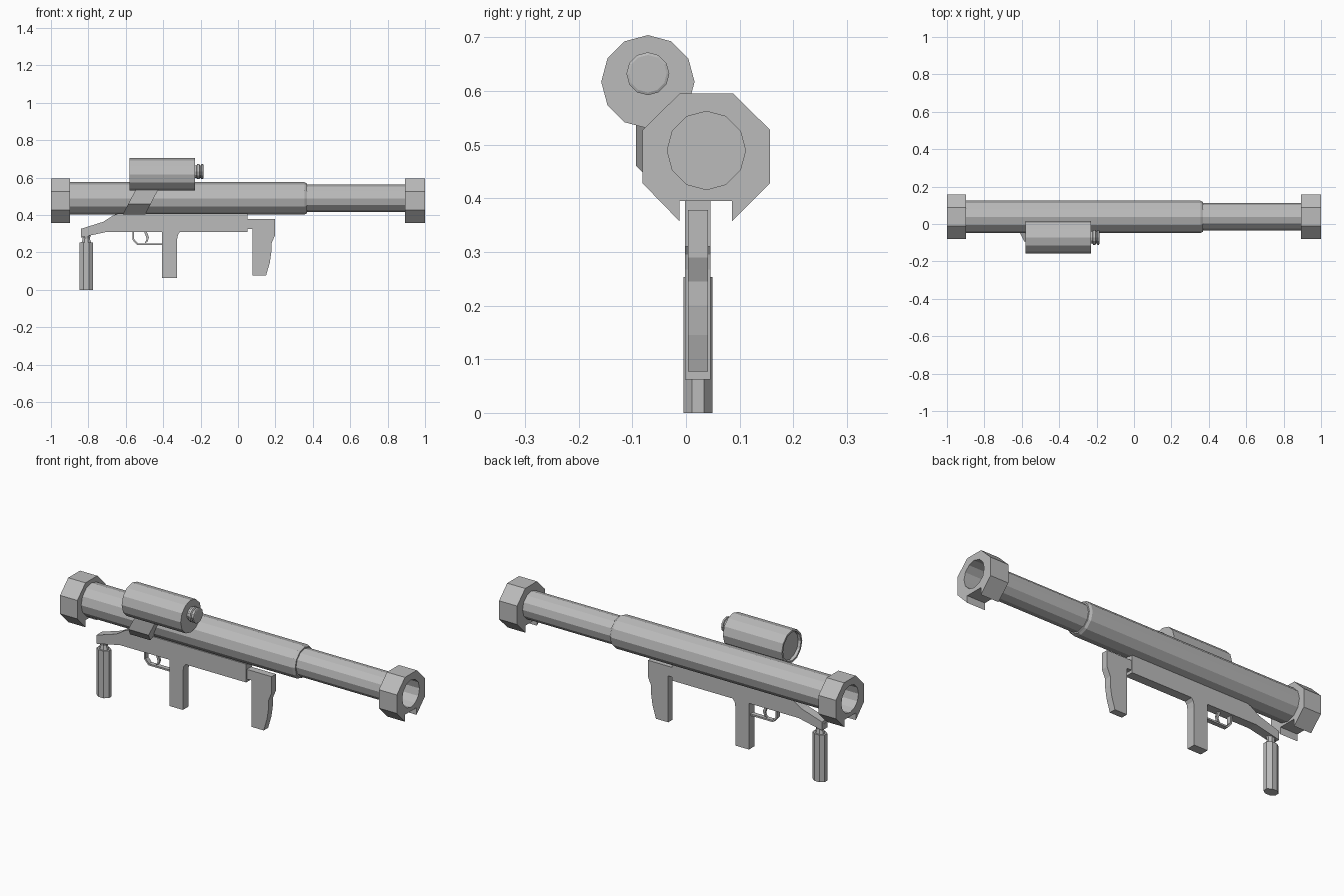
import bpy, bmesh, math
from mathutils import Vector

if "Cube" in bpy.data.objects:
    bpy.data.objects.remove(bpy.data.objects["Cube"])

grey = bpy.data.materials.new("metal grey")
grey.diffuse_color = (0.5, 0.5, 0.5, 1)
grey.use_nodes = True
grey.node_tree.nodes["Principled BSDF"].inputs["Base Color"].default_value = grey.diffuse_color


def finish(name, bm):
    bmesh.ops.recalc_face_normals(bm, faces=bm.faces)
    me = bpy.data.meshes.new(name)
    bm.to_mesh(me)
    bm.free()
    me.materials.append(grey)
    ob = bpy.data.objects.new(name, me)
    bpy.context.collection.objects.link(ob)
    return ob


def loft(name, rings):
    """Join rings of points into a closed solid."""
    bm = bmesh.new()
    loops = [[bm.verts.new(p) for p in ring] for ring in rings]
    n = len(loops[0])
    for a, b in zip(loops, loops[1:]):
        for i in range(n):
            j = (i + 1) % n
            bm.faces.new((a[i], a[j], b[j], b[i]))
    bm.faces.new(loops[0])
    bm.faces.new(loops[-1])
    return finish(name, bm)


def plate(name, pts, y0, y1):
    """Side profile (x, z) with thickness along y."""
    return loft(name, [[(x, y, z) for x, z in pts] for y in (y0, y1)])


def lathe(name, steps, cy, cz, n=12):
    """Turned part along x from (x, radius) steps."""
    ang = [2 * math.pi * i / n for i in range(n)]
    return loft(name, [[(x, cy + r * math.cos(a), cz + r * math.sin(a)) for a in ang]
                       for x, r in steps])


# Barrel
CY, CZ = 0.038, 0.489
lathe("rear_barrel", [(-0.91, 0.087), (0.355, 0.087), (0.369, 0.08)], CY, CZ)
lathe("front_barrel", [(0.36, 0.073), (0.9, 0.073)], CY, CZ)

# Notched octagonal end collars, bored down to the barrel ends
section = [(-0.012, 0.595), (0.088, 0.595), (0.157, 0.527), (0.157, 0.428),
           (0.086, 0.357), (0.086, 0.395), (-0.012, 0.395), (-0.012, 0.357),
           (-0.081, 0.428), (-0.081, 0.527)]
for side, x0, x1, c0, c1 in (("rear", -1.0, -0.897, -1.1, -0.91),
                             ("front", 0.893, 1.0, 0.9, 1.1)):
    collar = loft(side + "_collar", [[(x, y, z) for y, z in section] for x in (x0, x1)])
    cutter = lathe(side + "_bore_cutter", [(c0, 0.073), (c1, 0.073)], CY, CZ)
    cutter.hide_render = True
    cutter.hide_set(True)
    mod = collar.modifiers.new("bore", "BOOLEAN")
    mod.operation, mod.object, mod.solver = "DIFFERENCE", cutter, "EXACT"

# Sight with recessed rear lens and ribbed knob
lathe("sight", [(-0.565, 0.074), (-0.58, 0.076), (-0.58, 0.087), (-0.23, 0.087)], -0.071, 0.617)
lathe("sight_knob", [(-0.235, 0.034), (-0.222, 0.034), (-0.218, 0.04), (-0.207, 0.04),
                     (-0.203, 0.034), (-0.198, 0.034), (-0.196, 0.04), (-0.187, 0.04),
                     (-0.185, 0.035)], -0.071, 0.632)

# Slanted sight bracket
bracket = [(-0.093, 0.535), (-0.093, 0.46), (-0.035, 0.403), (0.0, 0.45), (-0.03, 0.56)]
loft("sight_bracket", [[(x + 0.52 * (z - 0.405), y, z) for y, z in bracket]
                       for x in (-0.615, -0.495)])

# Frame with trigger grip
plate("frame", [(-0.84, 0.326), (-0.72, 0.364), (-0.67, 0.396), (-0.64, 0.408), (0.05, 0.408),
                (0.05, 0.31), (-0.31, 0.31), (-0.321, 0.295), (-0.326, 0.267), (-0.326, 0.062),
                (-0.406, 0.062), (-0.406, 0.31), (-0.70, 0.31), (-0.84, 0.28)], -0.002, 0.046)

# Front grip with finger waves
plate("front_grip", [(0.045, 0.378), (0.197, 0.378), (0.197, 0.29), (0.178, 0.245),
                     (0.178, 0.2), (0.17, 0.145), (0.15, 0.077), (0.077, 0.077),
                     (0.077, 0.326), (0.045, 0.326)], 0.004, 0.041)

# Shoulder post and its neck
octagon = [(math.cos(a), math.sin(a)) for a in
           [math.pi / 8 + i * math.pi / 4 for i in range(8)]]


def upright(name, cx, cy, steps):
    loft(name, [[(cx + rx * u * 1.08, cy + ry * v * 1.08, z) for u, v in octagon]
                for z, rx, ry in steps])


upright("shoulder_post", -0.811, 0.022, [(0, 0.036, 0.027), (0.253, 0.036, 0.027)])
upright("post_neck", -0.811, 0.022, [(0.25, 0.026, 0.02), (0.275, 0.019, 0.015),
                                     (0.31, 0.03, 0.022)])

# Trigger guard and trigger
outer = [(-0.565, 0.312), (-0.565, 0.268), (-0.54, 0.24), (-0.405, 0.24)]
inner = [(-0.405, 0.249), (-0.536, 0.249), (-0.556, 0.272), (-0.556, 0.312)]
plate("trigger_guard", outer + inner, 0.01, 0.034)
plate("trigger", [(-0.488, 0.312), (-0.476, 0.28), (-0.484, 0.257), (-0.498, 0.25),
                  (-0.488, 0.272), (-0.502, 0.312)], 0.016, 0.028)
